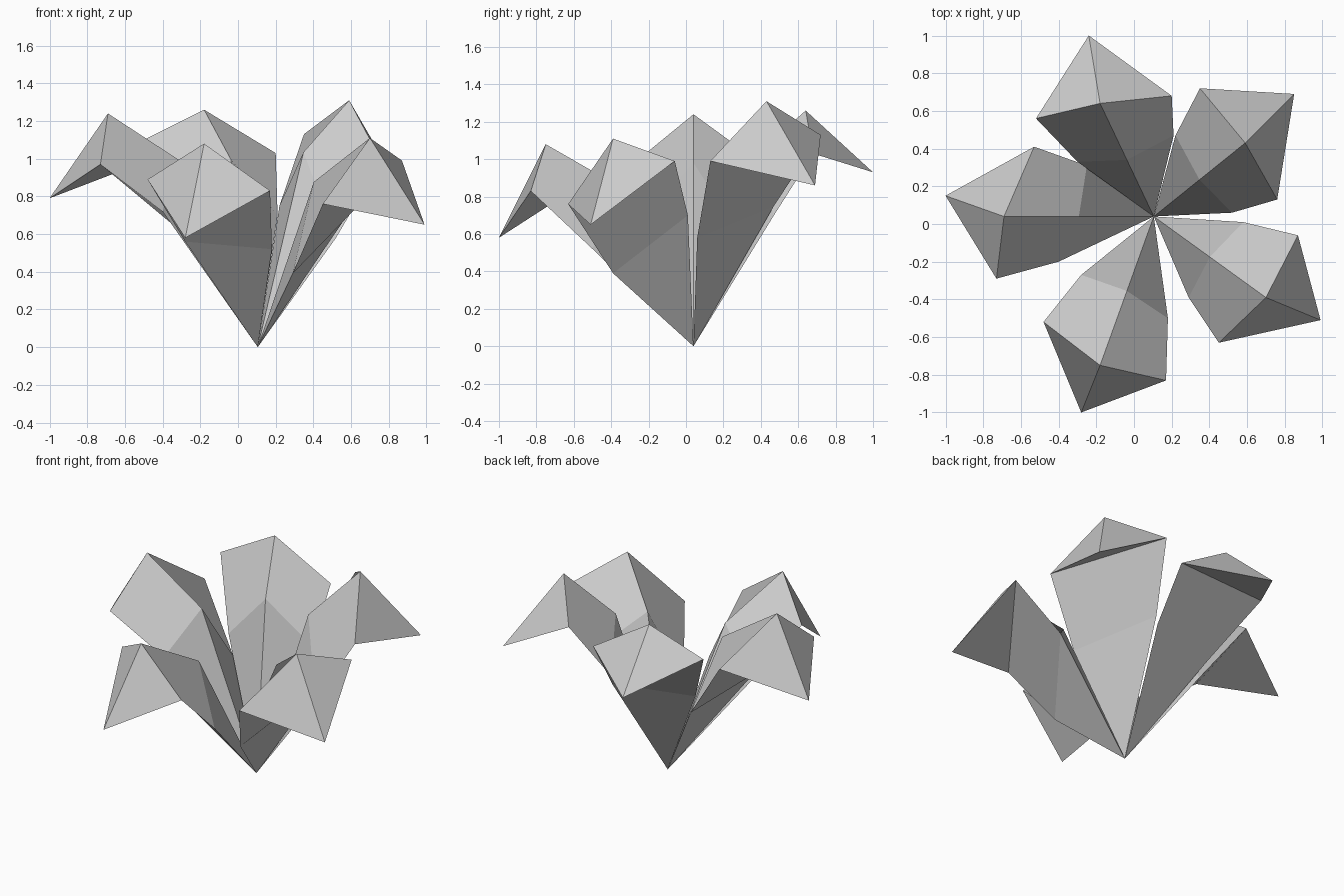
import bpy, bmesh
from mathutils import Vector

cube = bpy.data.objects.get("Cube")
if cube:
    bpy.data.objects.remove(cube, do_unlink=True)

# One plain grey paper colour
grey = bpy.data.materials.new("paper_grey")
grey.use_nodes = True
colour = (0.6, 0.6, 0.6, 1)
grey.diffuse_color = colour
grey.node_tree.nodes["Principled BSDF"].inputs["Base Color"].default_value = colour

ROOT = Vector((0.105, 0.04, 0))   # point where all petals meet


def petal(name, crest, tip, side_a, side_b, waist_a, waist_b):
    """Folded closed petal: root, waist section, shoulder section, drooping tip."""
    crest = Vector(crest)
    reach = crest - ROOT
    fold = ROOT + Vector((reach.x * 0.5, reach.y * 0.5, reach.z * 0.79))
    bm = bmesh.new()
    root, peak, end, a, b, wa, wb, mid = [
        bm.verts.new(p) for p in
        (ROOT, crest, tip, side_a, side_b, waist_a, waist_b, fold)]
    # Two mirrored halves of the folded inner side
    for side, waist in ((a, wa), (b, wb)):
        bm.faces.new((root, waist, mid))
        bm.faces.new((waist, side, peak, mid))
        bm.faces.new((side, end, peak))
    # Flat outer side and underside of the tip
    bm.faces.new((root, wa, wb))
    bm.faces.new((wa, a, b, wb))
    bm.faces.new((a, end, b))
    bmesh.ops.recalc_face_normals(bm, faces=bm.faces)
    mesh = bpy.data.meshes.new(name)
    bm.to_mesh(mesh)
    bm.free()
    mesh.materials.append(grey)
    obj = bpy.data.objects.new(name, mesh)
    bpy.context.collection.objects.link(obj)
    return obj


# Five petals, each leaning and twisting a little differently
petal("front_petal", crest=(-.18, -.75, 1.08), tip=(-.28, -1, .58),
      side_a=(-.48, -.52, .89), side_b=(.17, -.83, .83),
      waist_a=(-.28, -.27, .56), waist_b=(.18, -.5, .52))
petal("front_left_petal", crest=(.7, -.39, 1.11), tip=(.99, -.51, .65),
      side_a=(.45, -.63, .76), side_b=(.87, -.06, .99),
      waist_a=(.29, -.39, .39), waist_b=(.58, .01, .7))
petal("back_left_petal", crest=(.59, .43, 1.31), tip=(.85, .69, .86),
      side_a=(.76, .13, .99), side_b=(.35, .72, 1.13),
      waist_a=(.52, .06, .58), waist_b=(.22, .47, .75))
petal("back_petal", crest=(-.18, .64, 1.26), tip=(-.24, 1, .93),
      side_a=(.2, .68, 1.03), side_b=(-.52, .56, 1.09),
      waist_a=(.21, .47, .7), waist_b=(-.3, .33, .7))
petal("right_petal", crest=(-.69, .04, 1.24), tip=(-1, .15, .79),
      side_a=(-.53, .41, .97), side_b=(-.73, -.29, .97),
      waist_a=(-.25, .31, .57), waist_b=(-.4, -.2, .72))
